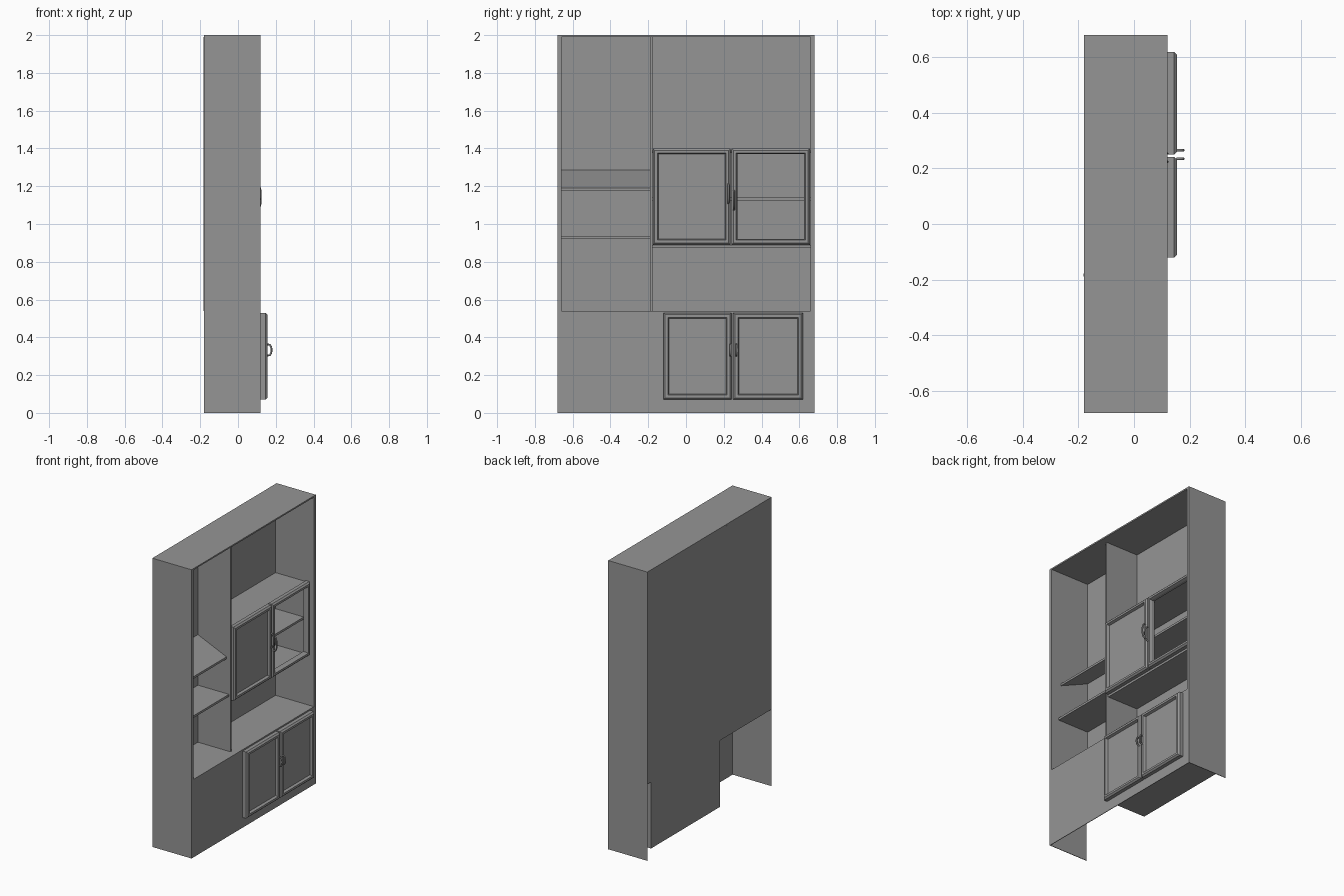
import bpy, bmesh
from mathutils import Vector

if "Cube" in bpy.data.objects:
    bpy.data.objects.remove(bpy.data.objects["Cube"], do_unlink=True)

GREY = (0.3, 0.3, 0.3, 1)
mat = bpy.data.materials.new("plain_grey")
mat.use_nodes = True
mat.diffuse_color = GREY
mat.node_tree.nodes["Principled BSDF"].inputs["Base Color"].default_value = GREY


def finish(name, bm):
    bmesh.ops.recalc_face_normals(bm, faces=bm.faces)
    me = bpy.data.meshes.new(name)
    bm.to_mesh(me)
    bm.free()
    ob = bpy.data.objects.new(name, me)
    me.materials.append(mat)
    bpy.context.collection.objects.link(ob)
    return ob


def board(name, x, y, z, rise=0):
    """Box from (min, max) pairs; rise lifts the back edge to slope it."""
    bm = bmesh.new()
    bmesh.ops.create_cube(bm, size=1)
    for v in bm.verts:
        back = v.co.x < 0
        v.co = Vector([r[0] if c < 0 else r[1] for c, r in zip(v.co, (x, y, z))])
        if back:
            v.co.z += rise
    return finish(name, bm)


def door(name, x, y, z, glazed=False):
    """Moulded frame made of nested rectangles, with an optional panel."""
    steps = [(0, 0), (0, 0.025), (0.01, 0.035), (0.024, 0.035), (0.03, 0.018)]
    if glazed:
        steps.append((0.03, 0))
    bm = bmesh.new()
    rings = []
    for i, d in steps:
        corners = [(y[0] + i, z[0] + i), (y[1] - i, z[0] + i),
                   (y[1] - i, z[1] - i), (y[0] + i, z[1] - i)]
        rings.append([bm.verts.new((x + d, a, b)) for a, b in corners])
    pairs = list(zip(rings, rings[1:]))
    if glazed:
        pairs.append((rings[-1], rings[0]))
    else:
        bm.faces.new(rings[0])
        bm.faces.new(rings[-1])
    for a, b in pairs:
        for k in range(4):
            n = (k + 1) % 4
            bm.faces.new((a[k], a[n], b[n], b[k]))
    return finish(name, bm)


def handle(name, x, y, z, height, reach=0.027):
    """Bow handle: a bent round bar on two small feet."""
    cu = bpy.data.curves.new(name, "CURVE")
    cu.dimensions = "3D"
    cu.bevel_depth = 0.005
    cu.bevel_resolution = 2
    cu.use_fill_caps = True
    sp = cu.splines.new("POLY")
    shape = [(0, -0.5), (0.6, -0.45), (0.85, -0.25), (0.9, 0),
             (0.85, 0.25), (0.6, 0.45), (0, 0.5)]
    sp.points.add(len(shape) - 1)
    for p, (d, h) in zip(sp.points, shape):
        p.co = (x + d * reach, y, z + h * height, 1)
    cu.materials.append(mat)
    ob = bpy.data.objects.new(name, cu)
    bpy.context.collection.objects.link(ob)


BACK, FRONT, HALF = -0.18, 0.12, 0.68
BASE = 0.54

# Outer shell: thick sides above the base, thin skirts below it
for side, s in (("right", -1), ("left", 1)):
    edge = sorted((s * 0.66, s * HALF))
    skirt = sorted((s * 0.676, s * HALF))
    board(side + "_side_panel", (BACK, FRONT), edge, (BASE - 0.01, 2))
    board(side + "_side_skirt", (BACK, FRONT), skirt, (0, BASE - 0.01))
board("top_panel", (BACK, FRONT), (-0.66, 0.66), (1.99, 2))
board("base_top", (BACK, FRONT), (-0.66, 0.66), (BASE - 0.01, BASE))
board("base_front", (FRONT - 0.004, FRONT), (-0.676, 0.676), (0, BASE - 0.01))
board("base_cupboard", (BACK, FRONT - 0.004), (-0.115, 0.64), (0.07, BASE - 0.01))

# Back panels and upright divider
board("narrow_back_panel", (BACK, BACK + 0.006), (-0.66, -0.19), (BASE, 1.99))
board("wide_back_panel", (BACK, BACK + 0.006), (-0.178, 0.66), (BASE, 1.99))
board("divider", (BACK - 0.002, 0.075), (-0.19, -0.178), (BASE, 1.99))

# Open shelves, the upper one tilted
inner = BACK + 0.006
board("level_shelf", (inner, 0.064), (-0.66, -0.19), (0.92, 0.935))
board("sloped_shelf", (inner, 0.045), (-0.66, -0.19), (1.175, 1.19), rise=0.095)

# Wall cupboard carcass
CUP = 0.062
for name, z in (("cupboard_floor", (0.875, 0.89)), ("cupboard_top", (1.375, 1.39)),
                ("cupboard_shelf", (1.125, 1.14))):
    front = CUP - 0.02 if name == "cupboard_shelf" else CUP
    board(name, (inner, front), (-0.178, 0.66), z)

# Doors
door("wall_panel_door", CUP, (-0.176, 0.236), (0.89, 1.4))
door("wall_glazed_door", CUP, (0.242, 0.656), (0.89, 1.4), glazed=True)
door("base_door_right", FRONT, (-0.12, 0.242), (0.07, 0.53))
door("base_door_left", FRONT, (0.25, 0.62), (0.07, 0.53))

# Handles
handle("wall_handle_right", CUP + 0.033, 0.224, 1.16, 0.1)
handle("wall_handle_left", CUP + 0.033, 0.254, 1.125, 0.1)
handle("base_handle_right", FRONT + 0.033, 0.235, 0.333, 0.06)
handle("base_handle_left", FRONT + 0.033, 0.266, 0.333, 0.06)
